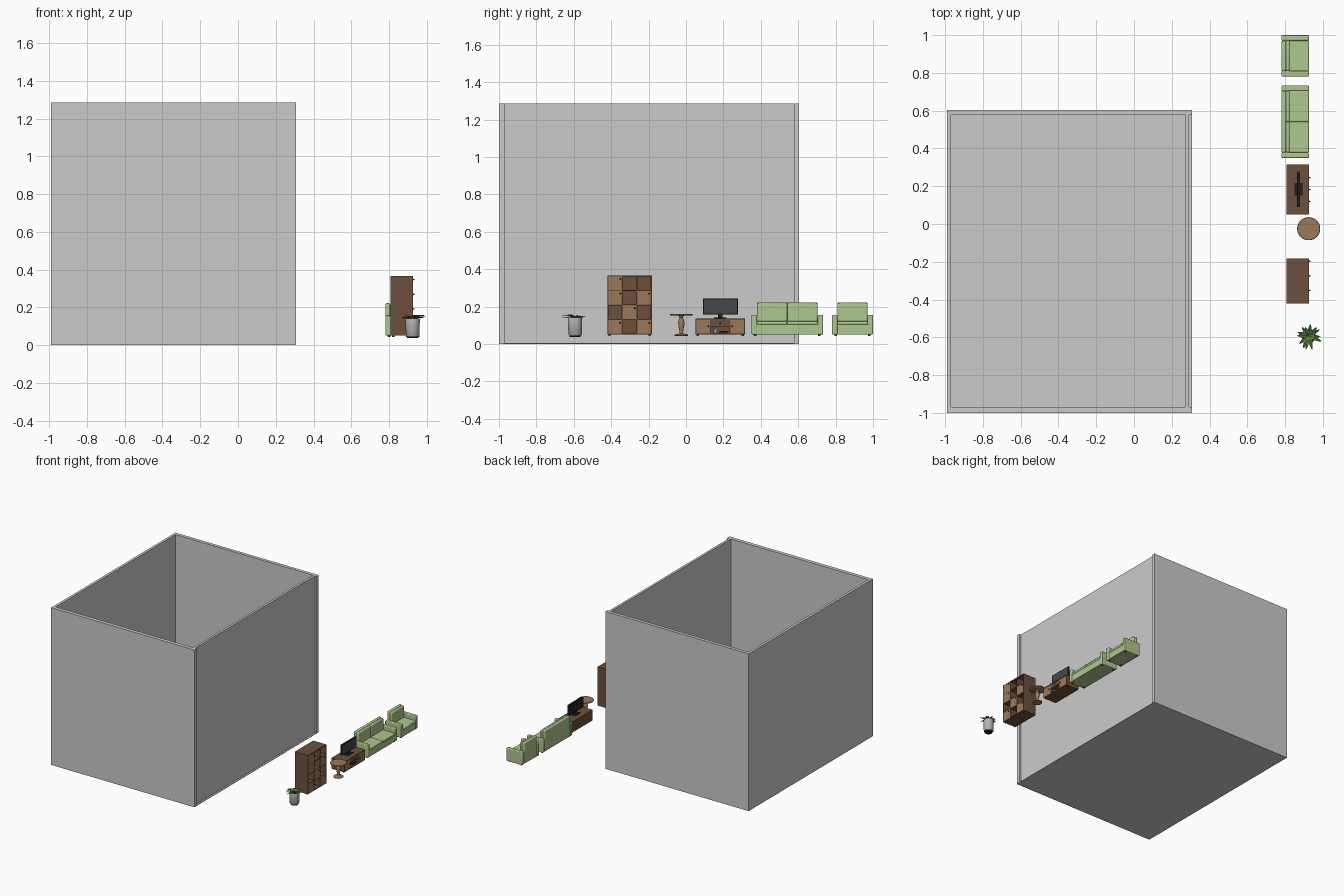
import bpy, bmesh, math, random
from mathutils import Vector

if "Cube" in bpy.data.objects:
    bpy.data.objects.remove(bpy.data.objects["Cube"])

random.seed(4)


def mat(name, r, g, b):
    m = bpy.data.materials.new(name)
    m.diffuse_color = (r, g, b, 1)
    m.use_nodes = True
    m.node_tree.nodes["Principled BSDF"].inputs["Base Color"].default_value = m.diffuse_color
    return m


GREEN = mat("sofa_green", .42, .58, .27)
DARK = mat("dark_wood", .15, .08, .045)
LIGHT = mat("light_wood", .33, .19, .10)
BLACK = mat("black", .015, .015, .017)
SCREEN = mat("screen_grey", .06, .065, .07)
LEAF = mat("leaf_green", .10, .24, .05)
POT = mat("pot_grey", .45, .45, .47)
SOIL = mat("soil", .05, .035, .025)
PURPLE = mat("purple", .30, .22, .38)


def finish(name, bm, m=None, smooth=False):
    bmesh.ops.recalc_face_normals(bm, faces=bm.faces[:])
    me = bpy.data.meshes.new(name)
    bm.to_mesh(me)
    bm.free()
    ob = bpy.data.objects.new(name, me)
    bpy.context.collection.objects.link(ob)
    if m:
        me.materials.append(m)
    if smooth:
        bpy.context.view_layer.objects.active = ob
        bpy.ops.object.select_all(action='DESELECT')
        ob.select_set(True)
        bpy.ops.object.shade_smooth_by_angle(angle=math.radians(40))
    return ob


def box(name, x, y, z, m=None, bevel=0):
    bm = bmesh.new()
    bmesh.ops.create_cube(bm, size=1)
    for v in bm.verts:
        for i, (a, b) in enumerate((x, y, z)):
            v.co[i] = (a + b) / 2 + v.co[i] * (b - a)
    ob = finish(name, bm, m, bevel > 0)
    if bevel:
        mod = ob.modifiers.new("soft_edges", 'BEVEL')
        mod.width, mod.segments = bevel, 3
    return ob


def lathe(name, profile, cx, cy, m, n=32):
    bm = bmesh.new()
    rings = [[bm.verts.new((cx + r * math.cos(2 * math.pi * i / n),
                            cy + r * math.sin(2 * math.pi * i / n), z))
              for i in range(n)] for r, z in profile]
    for a, b in zip(rings, rings[1:]):
        for i in range(n):
            j = (i + 1) % n
            bm.faces.new((a[i], a[j], b[j], b[i]))
    bm.faces.new(rings[0])
    bm.faces.new(rings[-1])
    return finish(name, bm, m, True)


def feet(name, xs, ys, z, r, m):
    for i, x in enumerate(xs):
        for j, y in enumerate(ys):
            lathe(f"{name}_foot_{i}_{j}", [(r * .8, z[0]), (r, z[1])], x, y, m, 12)


def knob(name, y, z):
    bm = bmesh.new()
    bmesh.ops.create_uvsphere(bm, u_segments=12, v_segments=8, radius=.004)
    bmesh.ops.translate(bm, verts=bm.verts[:], vec=(.931, y, z))
    finish(name, bm, BLACK, True)


# Room: floor and four walls, end walls run past the right wall
box("floor", (-.989, .306), (-1, .604), (0, .005))
box("left_wall", (-.989, -.968), (-.97, .577), (.005, 1.285))
box("right_wall", (.273, .292), (-.97, .577), (.005, 1.285))
box("front_wall", (-.989, .307), (-1, -.97), (.005, 1.285))
box("back_wall", (-.989, .307), (.577, .604), (.005, 1.285))


# Sofa and armchair, facing +x
def seat(name, y0, y1, count):
    arm = .029
    box(name + "_base", (.785, .924), (y0 + .01, y1 - .01), (.05, .105), GREEN, .003)
    box(name + "_backrest", (.781, .805), (y0 + arm, y1 - arm), (.05, .222), GREEN, .007)
    for i, a in enumerate((y0, y1 - arm)):
        box(f"{name}_arm_{i}", (.781, .927), (a, a + arm), (.05, .156), GREEN, .006)
    w = (y1 - y0 - 2 * arm) / count
    for i in range(count):
        a = y0 + arm + i * w
        box(f"{name}_seat_cushion_{i}", (.81, .927), (a, a + w), (.103, .122), GREEN, .006)
        box(f"{name}_back_cushion_{i}", (.803, .824), (a, a + w), (.12, .218), GREEN, .008)
    feet(name, (.80, .91), (y0 + .02, y1 - .02), (.042, .052), .008, DARK)


seat("sofa", .35, .733, 2)
seat("armchair", .781, 1.0, 1)

# Bookshelf: 3 x 4 open cells, some closed by doors
X0, X1, Y0, Y1, Z0, Z1, t = .808, .926, -.421, -.183, .05, .367, .006
box("bookshelf_back", (X0, X0 + .005), (Y0, Y1), (Z0, Z1), DARK)
for i in range(4):
    y = Y0 + i * (Y1 - Y0 - t) / 3
    box(f"bookshelf_upright_{i}", (X0, X1), (y, y + t), (Z0, Z1), DARK)
for i in range(5):
    z = Z0 + i * (Z1 - Z0 - t) / 4
    box(f"bookshelf_shelf_{i}", (X0, X1), (Y0, Y1), (z, z + t), DARK)
cw, ch = (Y1 - Y0 - t) / 3, (Z1 - Z0 - t) / 4
for r, c in ((3, 0), (2, 2), (1, 1), (0, 2), (2, 0), (0, 0)):
    y, z = Y0 + t + c * cw, Z0 + t + r * ch
    box(f"bookshelf_door_{r}_{c}", (X1 - .008, X1), (y, y + cw - t), (z, z + ch - t), LIGHT)
    knob(f"bookshelf_knob_{r}_{c}", y + cw - .014, z + ch - .02)
feet("bookshelf", (.822, .912), (Y0 + .012, Y1 - .012), (.042, .051), .007, DARK)

# TV stand: side doors, centre drawer and open bay
box("tv_stand_top", (.808, .928), (.05, .315), (.128, .136), DARK)
box("tv_stand_bottom", (.808, .926), (.05, .315), (.05, .058), DARK)
box("tv_stand_back", (.808, .813), (.05, .315), (.05, .13), DARK)
for i, y in enumerate((.05, .128, .231, .309)):
    box(f"tv_stand_upright_{i}", (.81, .926), (y, y + .006), (.055, .13), DARK)
for i, (a, k) in enumerate(((.056, .12), (.237, .246))):
    box(f"tv_stand_door_{i}", (.918, .926), (a, a + .072), (.058, .128), LIGHT)
    knob(f"tv_stand_knob_{i}", k, .095)
box("tv_stand_drawer", (.82, .926), (.134, .231), (.094, .128), DARK)
knob("tv_stand_drawer_knob", .1825, .111)
for i, (y, h, m) in enumerate(((.14, .03, PURPLE), (.149, .026, POT), (.158, .029, PURPLE))):
    box(f"book_{i}", (.86, .91), (y, y + .008), (.058, .058 + h), m)
box("media_player", (.85, .912), (.18, .222), (.058, .07), BLACK)
feet("tv_stand", (.822, .912), (.062, .303), (.042, .051), .007, DARK)

# Television
box("tv_body", (.864, .877), (.09, .277), (.158, .244), BLACK, .0015)
box("tv_screen", (.876, .8785), (.095, .272), (.164, .239), SCREEN)
box("tv_neck", (.866, .875), (.172, .195), (.14, .165), BLACK)
box("tv_base", (.85, .892), (.15, .217), (.136, .142), BLACK, .002)

# Round pedestal table
lathe("table_top", [(.058, .152), (.061, .154), (.061, .158), (.059, .16)], .925, -.025, LIGHT, 48)
lathe("table_pedestal", [(.036, .043), (.037, .048), (.03, .052), (.012, .055), (.009, .062),
                         (.011, .075), (.016, .1), (.017, .115), (.014, .13),
                         (.009, .14), (.012, .148), (.018, .153)], .925, -.025, LIGHT)

# Potted plant
PX, PY = .925, -.593
lathe("pot_saucer", [(.029, .037), (.031, .048)], PX, PY, BLACK)
lathe("pot", [(.033, .046), (.036, .05), (.038, .138), (.037, .141), (.034, .139), (.033, .127)], PX, PY, POT)
lathe("soil", [(.033, .125), (.033, .13)], PX, PY, SOIL)
bm = bmesh.new()
for i in range(18):
    a = i * 2.4 + random.uniform(-.2, .2)
    d, s = Vector((math.cos(a), math.sin(a), 0)), Vector((-math.sin(a), math.cos(a), 0))
    reach, rise = random.uniform(.042, .082), random.uniform(.013, .028)
    rows = []
    for f, w in ((0, .003), (.3, .008), (.6, .009), (.85, .005), (1, .0006)):
        p = Vector((PX, PY, .128)) + d * reach * f
        p.z += rise * math.sin(f * 2.2)
        up = Vector((0, 0, w * .4))
        rows.append([bm.verts.new(p + o) for o in (-s * w + up, Vector(), s * w + up)])
    for p, q in zip(rows, rows[1:]):
        for k in (0, 1):
            bm.faces.new((p[k], p[k + 1], q[k + 1], q[k]))
finish("plant_leaves", bm, LEAF)
